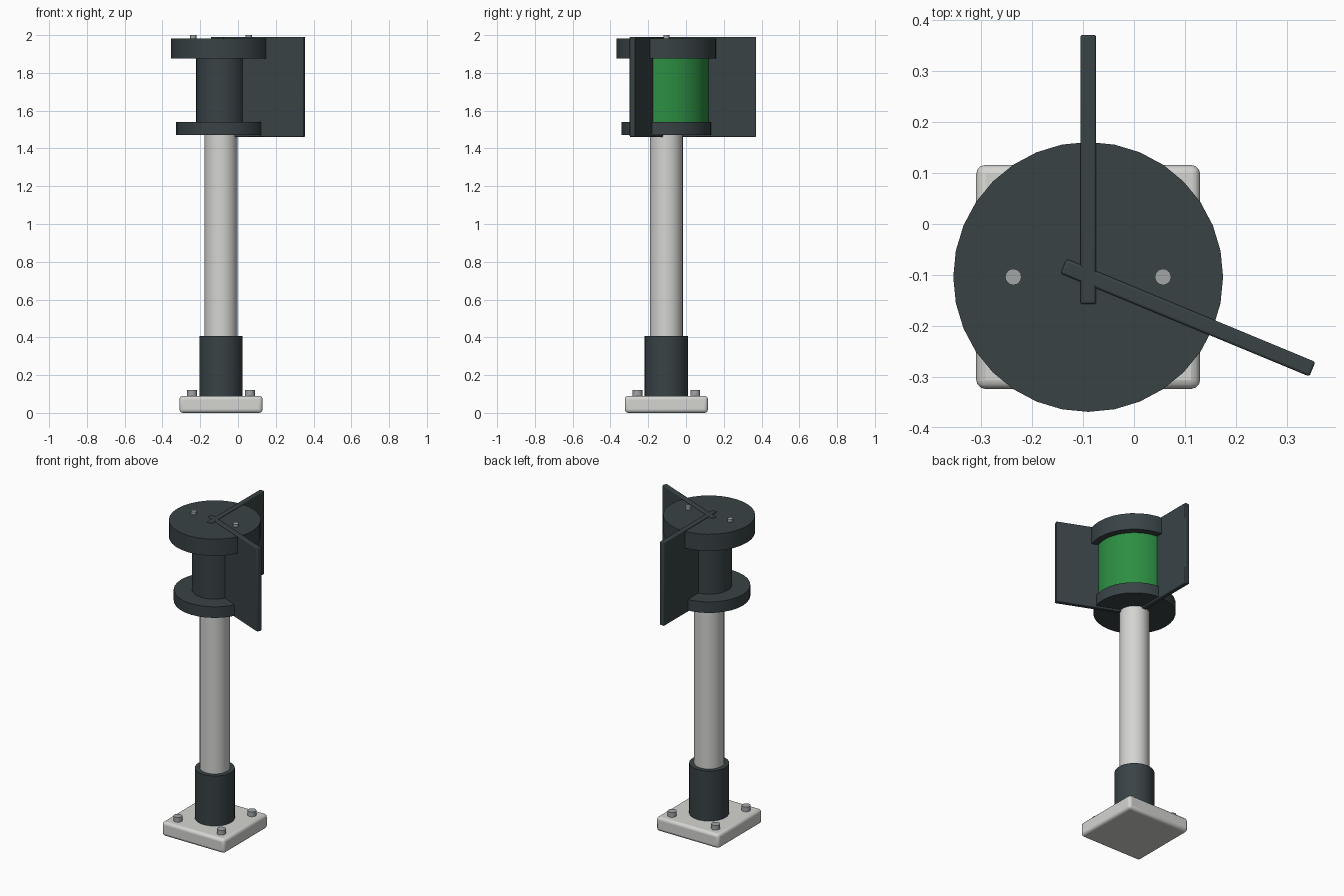
import bpy, bmesh, math
from mathutils import Matrix

if "Cube" in bpy.data.objects:
    bpy.data.objects.remove(bpy.data.objects["Cube"])

CX, CY = -0.09, -0.104      # post axis


def material(name, rgb):
    m = bpy.data.materials.new(name)
    m.diffuse_color = (*rgb, 1)
    m.use_nodes = True
    m.node_tree.nodes["Principled BSDF"].inputs["Base Color"].default_value = m.diffuse_color
    return m


DARK = material("dark_slate", (0.04, 0.055, 0.06))
GREEN = material("green_lens", (0.025, 0.27, 0.055))
LIGHT = material("light_grey", (0.66, 0.67, 0.64))
STEEL = material("steel", (0.36, 0.38, 0.39))


def finish(name, bm, mat, bevel=0):
    bmesh.ops.recalc_face_normals(bm, faces=bm.faces[:])
    me = bpy.data.meshes.new(name)
    bm.to_mesh(me)
    bm.free()
    ob = bpy.data.objects.new(name, me)
    bpy.context.collection.objects.link(ob)
    me.materials.append(mat)
    if bevel:
        b = ob.modifiers.new("bevel", 'BEVEL')
        b.width, b.segments = bevel, 3
    bpy.ops.object.select_all(action='DESELECT')
    ob.select_set(True)
    bpy.context.view_layer.objects.active = ob
    bpy.ops.object.shade_smooth_by_angle(angle=math.radians(30))
    return ob


def cylinder(name, r, z0, z1, mat, x=CX, y=CY, sides=32, bevel=0):
    bm = bmesh.new()
    bmesh.ops.create_cone(bm, cap_ends=True, segments=sides, radius1=r, radius2=r,
                          depth=z1 - z0, matrix=Matrix.Translation((x, y, (z0 + z1) / 2)))
    return finish(name, bm, mat, bevel)


def box(name, size, centre, mat, angle=0, bevel=0):
    bm = bmesh.new()
    m = (Matrix.Translation(centre) @ Matrix.Rotation(angle, 4, 'Z')
         @ Matrix.Diagonal((*size, 1)))
    bmesh.ops.create_cube(bm, size=1, matrix=m)
    return finish(name, bm, mat, bevel)


# foot: plate, four bolts, sleeve and post
box("base_plate", (0.44, 0.44, 0.09), (CX, CY, 0.045), LIGHT, bevel=0.018)
for i, sx in enumerate((-1, 1)):
    for j, sy in enumerate((-1, 1)):
        cylinder(f"base_bolt_{i}{j}", 0.026, 0.08, 0.12, STEEL,
                 CX + sx * 0.153, CY + sy * 0.153, 16)
cylinder("sleeve", 0.115, 0.085, 0.408, DARK)
cylinder("post", 0.087, 0.09, 1.48, LIGHT)

# lamp head: lower disc, housing, cap and cap bolts
cylinder("lower_disc", 0.237, 1.47, 1.54, DARK)
cylinder("housing", 0.132, 1.53, 1.89, DARK)
cylinder("cap", 0.265, 1.877, 1.983, DARK)
for i, sx in enumerate((-1, 1)):
    cylinder(f"cap_bolt_{i}", 0.016, 1.97, 2.0, STEEL, CX + sx * 0.147, CY, 16)

# lens: a wedge lying between the two screens
FIN_ANGLE = math.radians(-22.5)
bm = bmesh.new()
N = 14
outline = [bm.verts.new((CX, CY, 1.53))]
for i in range(N + 1):
    a = FIN_ANGLE + (math.pi / 2 - FIN_ANGLE) * i / N
    outline.append(bm.verts.new((CX + 0.224 * math.cos(a), CY + 0.224 * math.sin(a), 1.53)))
face = bm.faces.new(outline)
ext = bmesh.ops.extrude_face_region(bm, geom=[face])
bmesh.ops.translate(bm, vec=(0, 0, 0.36),
                    verts=[v for v in ext["geom"] if isinstance(v, bmesh.types.BMVert)])
finish("lens", bm, GREEN)

# screens: two upright vanes crossing at the axis
for name, ang, (x, y) in (("screen_rear", math.pi / 2, (CX, 0.107)),
                          ("screen_side", FIN_ANGLE, (0.106, -0.184))):
    box(name, (0.529, 0.031, 0.53), (x, y, 1.726), DARK, ang, 0.005)
